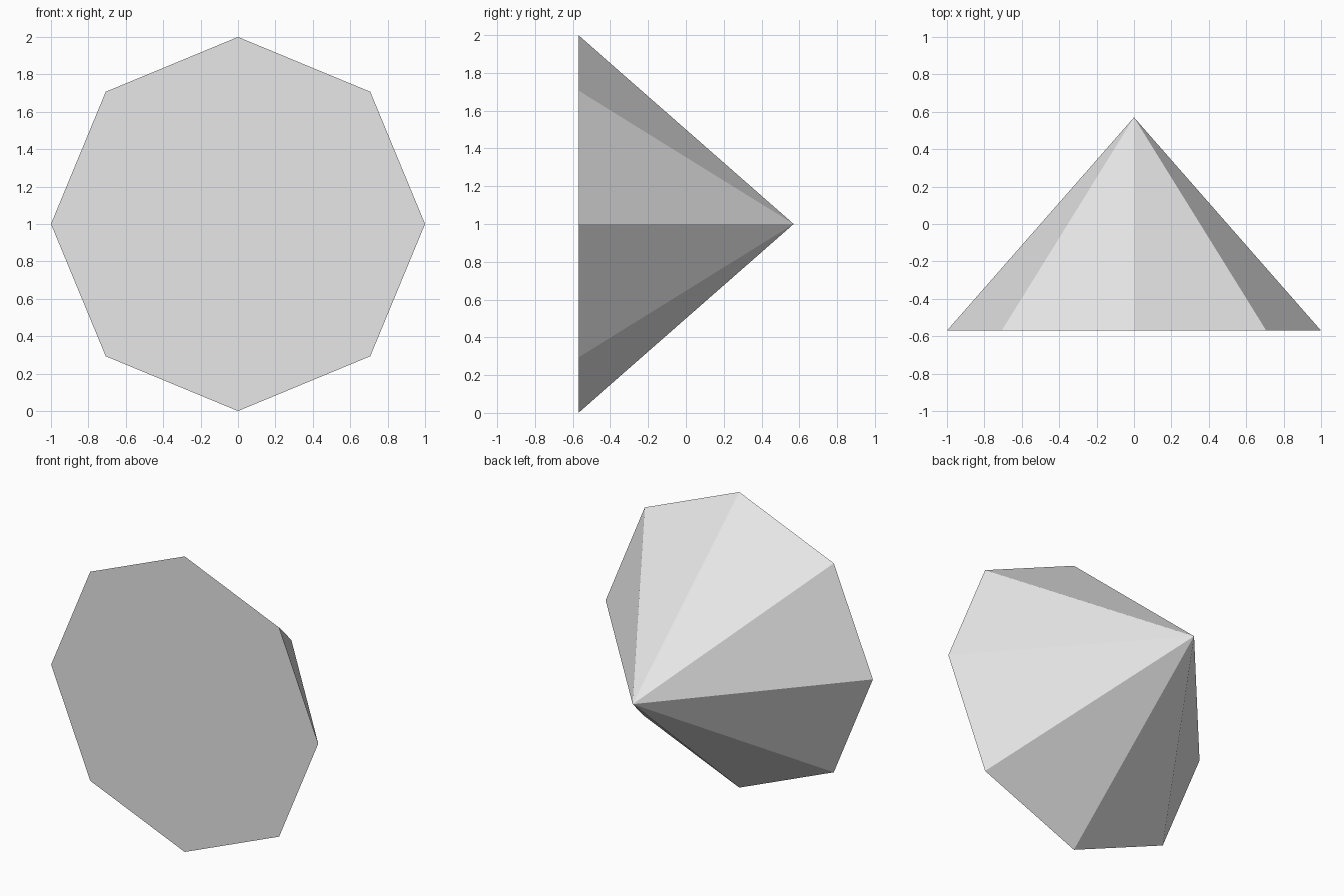
import bpy
import math

old = bpy.data.objects.get("Cube")
if old:
    bpy.data.objects.remove(old, do_unlink=True)

RADIUS = 1.0
DEPTH = 1.14

# Single plain grey material
grey = bpy.data.materials.new("light_grey")
grey.use_nodes = True
colour = (0.8, 0.8, 0.8, 1.0)
grey.diffuse_color = colour
grey.node_tree.nodes["Principled BSDF"].inputs["Base Color"].default_value = colour

# Eight-sided closed cone lying on its side, apex towards the back
bpy.ops.mesh.primitive_cone_add(
    vertices=8, radius1=RADIUS, radius2=0, depth=DEPTH,
    end_fill_type='NGON', location=(0, 0, RADIUS),
    rotation=(-math.pi / 2, 0, 0))
cone = bpy.context.object
cone.name = "octagonal_cone"
cone.data.materials.append(grey)
bpy.ops.object.transform_apply(location=False, rotation=True, scale=False)
bpy.ops.object.shade_flat()
